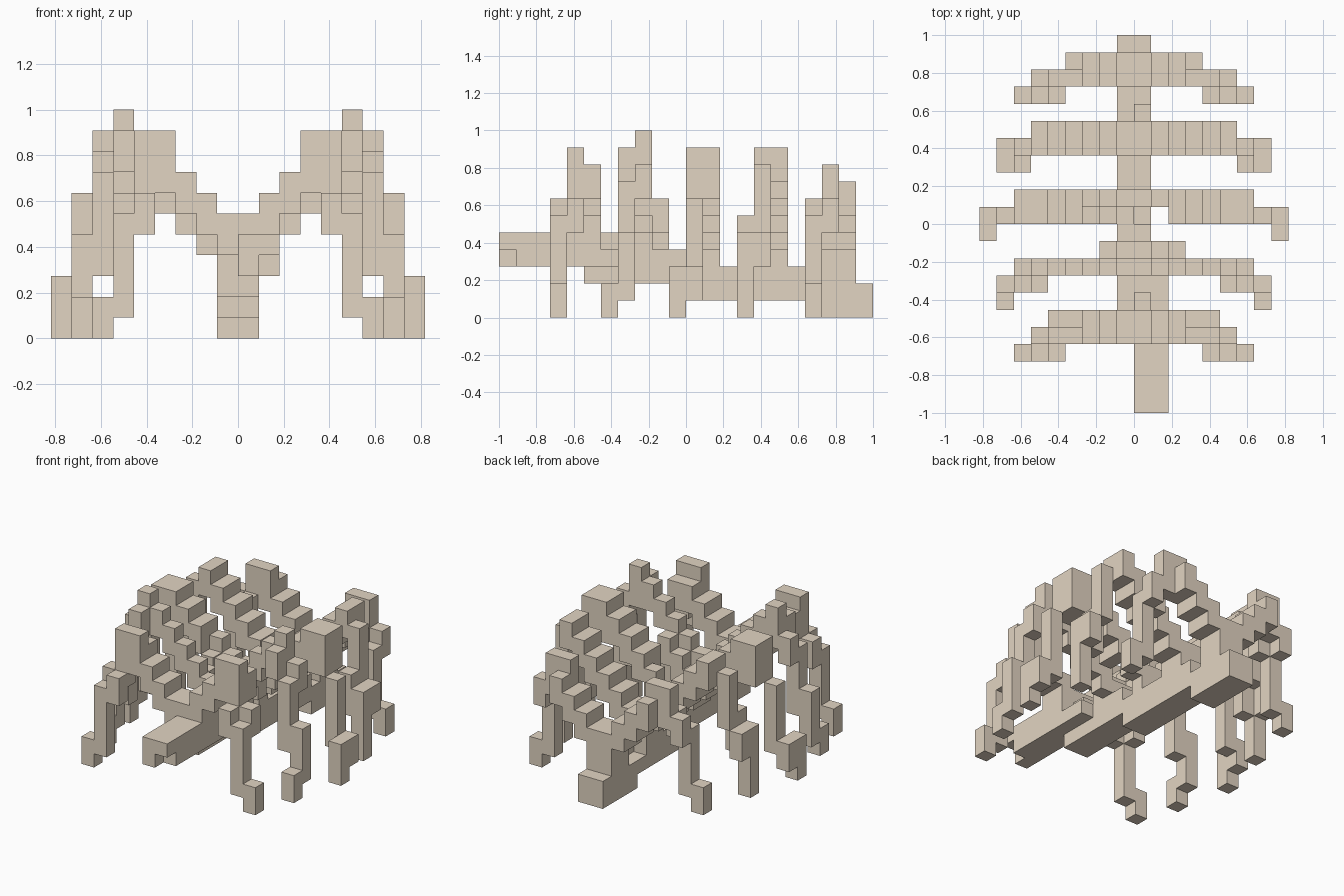
import bpy, bmesh
from mathutils import Vector

cube = bpy.data.objects.get("Cube")
if cube:
    bpy.data.objects.remove(cube, do_unlink=True)

UNIT = 1 / 11

bone = bpy.data.materials.new("bone")
bone.use_nodes = True
colour = (0.76, 0.66, 0.54, 1)
bone.diffuse_color = colour
shader = next(n for n in bone.node_tree.nodes if n.type == "BSDF_PRINCIPLED")
shader.inputs["Base Color"].default_value = colour
shader.inputs["Roughness"].default_value = 0.9


def block(xs, ys, zs):
    """All unit cells inside half-open ranges."""
    return {(x, y, z) for x in range(*xs) for y in range(*ys) for z in range(*zs)}


def stairs(first, last, ys, base, height=2):
    """Diagonal run of columns climbing one cell per step outward."""
    cells = set()
    for x in range(first, last):
        cells |= block((x, x + 1), ys, (base + x, base + x + height))
    return cells


def mirrored(cells):
    return {(-x - 1, y, z) for x, y, z in cells}


def build(name, cells):
    """Make one clean shell from the exposed sides of the cells."""
    bm = bmesh.new()
    corners = {}

    def vert(p):
        key = tuple(round(c) for c in p)
        if key not in corners:
            corners[key] = bm.verts.new(Vector(key) * UNIT)
        return corners[key]

    axes = [Vector(a) for a in ((1, 0, 0), (0, 1, 0), (0, 0, 1))]
    for cell in sorted(cells):
        low = Vector(cell)
        for i, n in enumerate(axes):
            u, v = axes[(i + 1) % 3], axes[(i + 2) % 3]
            for side in (0, 1):
                step = n if side else -n
                if tuple(int(c) for c in low + step) in cells:
                    continue
                o = low + n * side
                loop = [o, o + u, o + u + v, o + v]
                if not side:
                    loop.reverse()
                bm.faces.new([vert(p) for p in loop])
    # merge the flat cell faces into larger panels
    bmesh.ops.dissolve_limit(bm, angle_limit=0.01, verts=bm.verts[:], edges=bm.edges[:])
    mesh = bpy.data.meshes.new(name)
    bm.to_mesh(mesh)
    bm.free()
    mesh.materials.append(bone)
    obj = bpy.data.objects.new(name, mesh)
    bpy.context.collection.objects.link(obj)


# Spine, stepping down from neck to tail with ragged joints
neck = block((0, 2), (-11, -5), (3, 5)) | block((0, 1), (-5, -4), (3, 5))
neck |= block((1, 2), (-5, -3), (3, 4))
neck -= block((1, 2), (-11, -10), (3, 4))
chest = block((-1, 1), (-6, 0), (2, 4))
loin = block((-1, 1), (0, 7), (1, 3)) - block((-1, 0), (6, 7), (2, 3))
tail = block((-1, 1), (7, 11), (0, 2))
build("spine", neck | chest | loin | tail)


def hooked_rib(leg, mid, inner, base):
    """End rib: slope over two rows, shoulder, then a leg with a foot."""
    pair = (min(mid, inner), max(mid, inner) + 1)
    mid_row, leg_row = (mid, mid + 1), (leg, leg + 1)
    cells = stairs(0, 3, pair, base)
    cells |= block((3, 4), mid_row, (base + 3, base + 6))
    cells |= block((4, 5), mid_row, (6, base + 6))
    cells |= block((5, 6), mid_row, (5, 7))
    cells |= block((4, 5), leg_row, (5, 7))
    cells |= block((5, 6), leg_row, (1, 6))
    cells |= block((6, 7), leg_row, (0, 2))
    return cells


# First rib pair
first = hooked_rib(-8, -7, -6, 4) | block((3, 5), (-6, -5), (7, 9))
build("rib_pair_1", first | mirrored(first))

# Second rib pair, the tallest
second = stairs(0, 5, (-3, -2), 4) | stairs(0, 2, (-2, -1), 3)
second |= block((5, 6), (-3, -2), (8, 11))
second |= block((6, 7), (-3, -2), (7, 9))
second |= block((5, 6), (-4, -3), (8, 10))
second |= block((6, 7), (-4, -3), (3, 8))
second |= block((7, 8), (-4, -3), (1, 5))
second |= block((7, 8), (-5, -4), (0, 2))
build("rib_pair_2", second | mirrored(second) | block((2, 3), (-2, -1), (5, 7)))

# Third rib pair, the widest, uneven beside the spine
third = stairs(0, 5, (1, 2), 3) | stairs(2, 5, (0, 1), 3)
third |= block((5, 7), (0, 2), (7, 10))
third |= block((7, 8), (0, 1), (2, 7))
third |= block((8, 9), (0, 1), (1, 3))
third |= block((8, 9), (-1, 0), (0, 3))
right_side = third - block((2, 3), (0, 1), (6, 7))
right_side |= stairs(0, 2, (0, 1), 3, 1)
build("rib_pair_3", third | mirrored(right_side))

# Fourth rib pair
fourth = stairs(0, 6, (4, 6), 3)
fourth |= block((6, 7), (4, 5), (5, 9))
fourth |= block((6, 7), (3, 4), (3, 6))
fourth |= block((7, 8), (4, 5), (3, 5))
fourth |= block((7, 8), (3, 4), (0, 5))
build("rib_pair_4", fourth | mirrored(fourth))

# Fifth rib pair, raised on a short post
fifth = hooked_rib(7, 8, 9, 3) | block((3, 4), (9, 10), (6, 8))
fifth |= block((0, 1), (8, 10), (2, 3))
build("rib_pair_5", fifth | mirrored(fifth))
